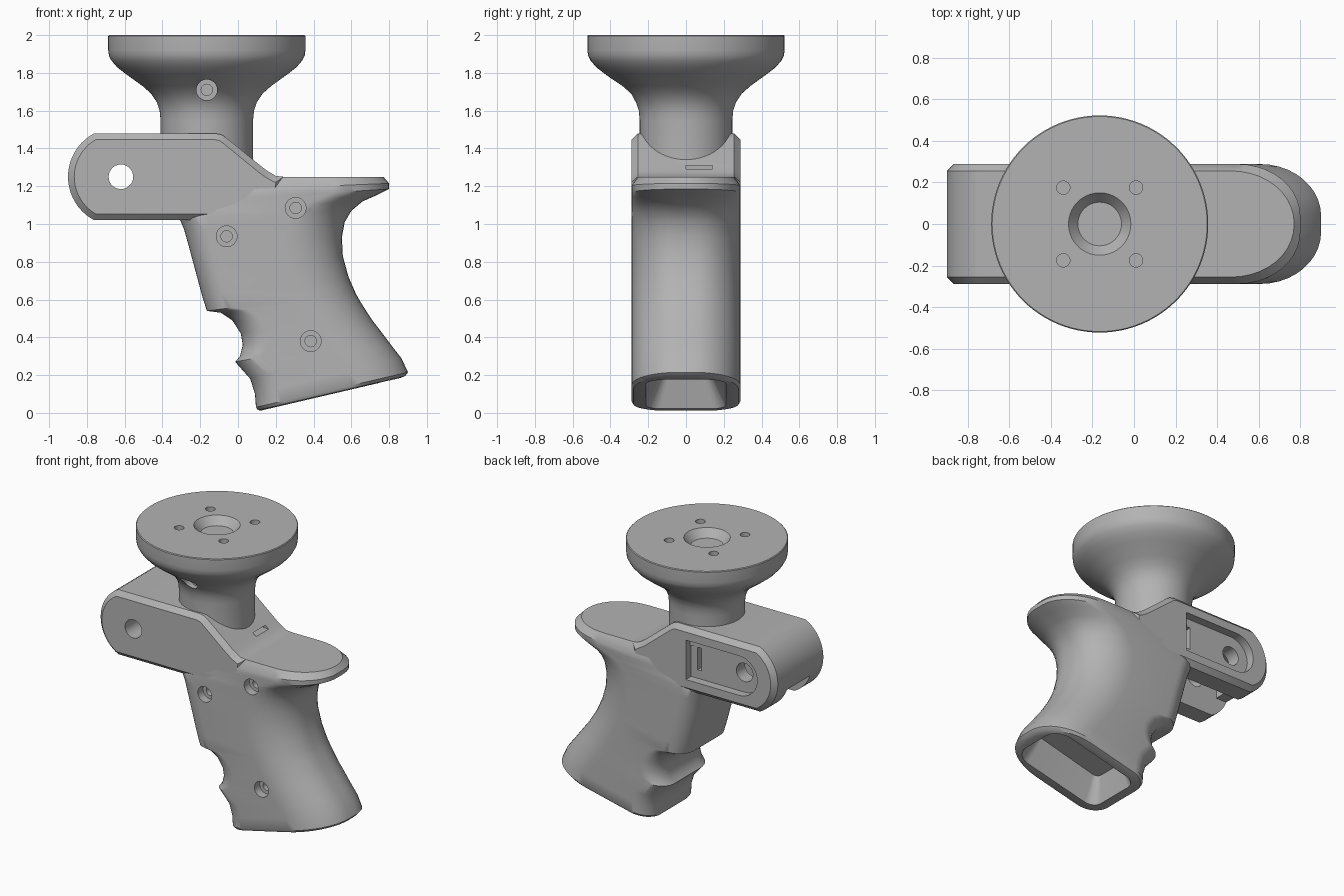
import bpy, bmesh, math
from mathutils import Matrix, Vector

cube = bpy.data.objects.get("Cube")
if cube:
    bpy.data.objects.remove(cube, do_unlink=True)

HALF = 0.288      # half thickness of grip and arm
CHAMFER = 0.033

grey = bpy.data.materials.new("matte_grey")
grey.use_nodes = True
colour = (0.45, 0.45, 0.45, 1)
grey.diffuse_color = colour
grey.node_tree.nodes["Principled BSDF"].inputs["Base Color"].default_value = colour


def finish(name, bm):
    """Turn a bmesh into a named, coloured object."""
    bmesh.ops.recalc_face_normals(bm, faces=bm.faces)
    mesh = bpy.data.meshes.new(name)
    bm.to_mesh(mesh)
    bm.free()
    mesh.materials.append(grey)
    obj = bpy.data.objects.new(name, mesh)
    bpy.context.collection.objects.link(obj)
    return obj


def section(front, back, half, front_r, back_r):
    """Rounded outline spanning a front point and a back point."""
    a, b = Vector((front[0], 0, front[1])), Vector((back[0], 0, back[1]))
    length = (b - a).length
    along = (b - a) / length
    steps = 10
    quarter = [math.pi / 2 * i / steps for i in range(steps + 1)]
    side = []
    for t in quarter:
        side.append((front_r[0] * (1 - math.cos(t)), half - front_r[1] * (1 - math.sin(t))))
    for t in reversed(quarter):
        side.append((length - back_r[0] * (1 - math.cos(t)), half - back_r[1] * (1 - math.sin(t))))
    loop = side + [(u, -v) for u, v in reversed(side)]
    return [a + along * u + Vector((0, v, 0)) for u, v in loop]


def loft(name, sections):
    bm = bmesh.new()
    rings = [[bm.verts.new(p) for p in s] for s in sections]
    count = len(rings[0])
    for low, high in zip(rings, rings[1:]):
        for i in range(count):
            j = (i + 1) % count
            bm.faces.new((low[i], low[j], high[j], high[i]))
    bm.faces.new(rings[0])
    bm.faces.new(rings[-1])
    return finish(name, bm)


def slab(name, outline, y_min, y_max, chamfer=0):
    """Extrude an x-z outline along y, with optional chamfered rims."""
    bm = bmesh.new()
    near = [bm.verts.new((x, y_min, z)) for x, z in outline]
    far = [bm.verts.new((x, y_max, z)) for x, z in outline]
    caps = [bm.faces.new(near), bm.faces.new(far)]
    for i in range(len(outline)):
        j = (i + 1) % len(outline)
        bm.faces.new((near[i], near[j], far[j], far[i]))
    if chamfer:
        bmesh.ops.recalc_face_normals(bm, faces=bm.faces)
        rims = [e for f in caps for e in f.edges]
        bmesh.ops.bevel(bm, geom=rims, offset=chamfer, segments=1,
                        affect='EDGES', clamp_overlap=False)
    return finish(name, bm)


def box(x_min, x_max, y_min, y_max, z_min, z_max):
    corners = [(x_min, z_min), (x_max, z_min), (x_max, z_max), (x_min, z_max)]
    return slab("cutter", corners, y_min, y_max)


def arc(cx, cz, radius, start, end, steps=20):
    angles = [math.radians(start + (end - start) * i / steps) for i in range(steps + 1)]
    return [(cx + radius * math.cos(t), cz + radius * math.sin(t)) for t in angles]


def pin(x, z, radius, y_min, y_max):
    """Round cutter along y."""
    return slab("cutter", arc(x, z, radius, 0, 360, 32)[:-1], y_min, y_max)


def upright(x, y, low_r, top_r, z_min, z_max):
    """Round or conical cutter along z."""
    bm = bmesh.new()
    place = Matrix.Translation((x, y, (z_min + z_max) / 2))
    bmesh.ops.create_cone(bm, cap_ends=True, segments=40, radius1=low_r, radius2=top_r,
                          depth=z_max - z_min, matrix=place)
    return finish("cutter", bm)


def cut(target, *cutters):
    for cutter in cutters:
        mod = target.modifiers.new("cut", 'BOOLEAN')
        mod.operation = 'DIFFERENCE'
        mod.solver = 'EXACT'
        mod.object = cutter
        cutter.hide_render = True
        bpy.context.view_layer.objects.active = target
        bpy.ops.object.modifier_apply(modifier=mod.name)
        bpy.data.objects.remove(cutter, do_unlink=True)


def screw_hole(target, x, z, surface, depth):
    cut(target, pin(x, z, 0.055, -1, surface + 0.06), pin(x, z, 0.03, -1, surface + depth))


def smooth(obj, angle):
    bpy.ops.object.select_all(action='DESELECT')
    obj.select_set(True)
    bpy.context.view_layer.objects.active = obj
    bpy.ops.object.shade_smooth_by_angle(angle=math.radians(angle))


# Grip: finger side and palm side, paired from the heel up to the tang
finger_side = [(.12, .012), (.105, .015), (.095, .03), (.09, .1), (.065, .18), (-.015, .27),
               (.01, .3), (.025, .36), (.015, .42), (-.03, .49), (-.09, .53), (-.165, .54),
               (-.19, .62), (-.225, .75), (-.26, .88), (-.285, .97), (-.31, 1.03),
               (-.25, 1.07), (-.15, 1.1), (-.1, 1.13), (-.05, 1.18), (0, 1.25)]
palm_side = [(.86, .185), (.885, .195), (.9, .215), (.865, .29), (.81, .36), (.765, .42),
             (.75, .44), (.715, .485), (.685, .53), (.65, .585), (.63, .62), (.62, .64),
             (.585, .72), (.555, .83), (.55, .93), (.565, 1.01), (.6, 1.07),
             (.66, 1.12), (.74, 1.155), (.8, 1.185), (.8, 1.215), (.77, 1.25)]
halves = [HALF - 0.03, HALF - 0.01] + [HALF] * (len(finger_side) - 3) + [HALF - CHAMFER]
grip = loft("grip", [section(f, p, h, (.14, .14), (.3, .25))
                     for f, p, h in zip(finger_side, palm_side, halves)])

# Tapered hollow in the heel
hollow = loft("cutter", [section((.16, 0), (.83, .165), .22, (.08, .08), (.12, .12)),
                         section((.2, .2), (.72, .33), .13, (.04, .04), (.06, .06))])
cut(grip, hollow)
for x, z in [(-.06, .935), (.305, 1.085), (.385, .38)]:
    screw_hole(grip, x, z, -HALF, 0.25)
smooth(grip, 32)

# Arm with rounded nose and slope down to the tang
outline = arc(-.64, 1.25, .26, 118, 242)
outline += [(-.05, 1.02), (.22, 1.14), (.24, 1.25), (.2, 1.255), (.165, 1.275),
            (.13, 1.3), (-.06, 1.455), (-.085, 1.472), (-.12, 1.48)]
arm = slab("arm", outline, -HALF, HALF, CHAMFER)

# Lever slot, pivot hole, side pocket and small slits
pocket = arc(-.62, 1.25, .14, 90, 270) + [(-.2, 1.11), (-.2, 1.39)]
cut(arm,
    box(-.8, -.3, -.13, .13, .9, 1.33),
    box(-1, -.75, -.13, .13, .9, 1.16),
    slab("cutter", pocket, HALF - 0.06, 1),
    pin(-.62, 1.25, .065, -1, 1),
    box(-.28, -.25, .15, 1, 1.17, 1.33),
    box(.05, .3, 0, .14, 1.29, 1.31))
smooth(arm, 25)

# Neck flaring out into the round mounting plate
CENTRE = -0.165
profile = [(.245, 1.335), (.245, 1.55), (.25, 1.6), (.265, 1.645), (.295, 1.69), (.34, 1.73),
           (.43, 1.795), (.475, 1.83), (.505, 1.865), (.518, 1.89), (.522, 1.92),
           (.522, 1.995), (.517, 2)]
bm = bmesh.new()
segments = 96
rings = []
for radius, z in profile:
    turn = [math.tau * i / segments for i in range(segments)]
    rings.append([bm.verts.new((CENTRE + radius * math.cos(t), radius * math.sin(t), z))
                  for t in turn])
for low, high in zip(rings, rings[1:]):
    for i in range(segments):
        j = (i + 1) % segments
        bm.faces.new((low[i], low[j], high[j], high[i]))
bm.faces.new(rings[0])
bm.faces.new(rings[-1])
neck = finish("neck_and_plate", bm)

# Countersunk centre recess, four bolt holes and a set screw hole
cut(neck, upright(CENTRE, 0, .105, .165, 1.945, 2.018))
for sx in (-1, 1):
    for sy in (-1, 1):
        cut(neck, upright(CENTRE + sx * .175, sy * .175, .032, .032, 1.9, 2.1))
screw_hole(neck, CENTRE, 1.71, -.29, 0.2)
smooth(neck, 32)
